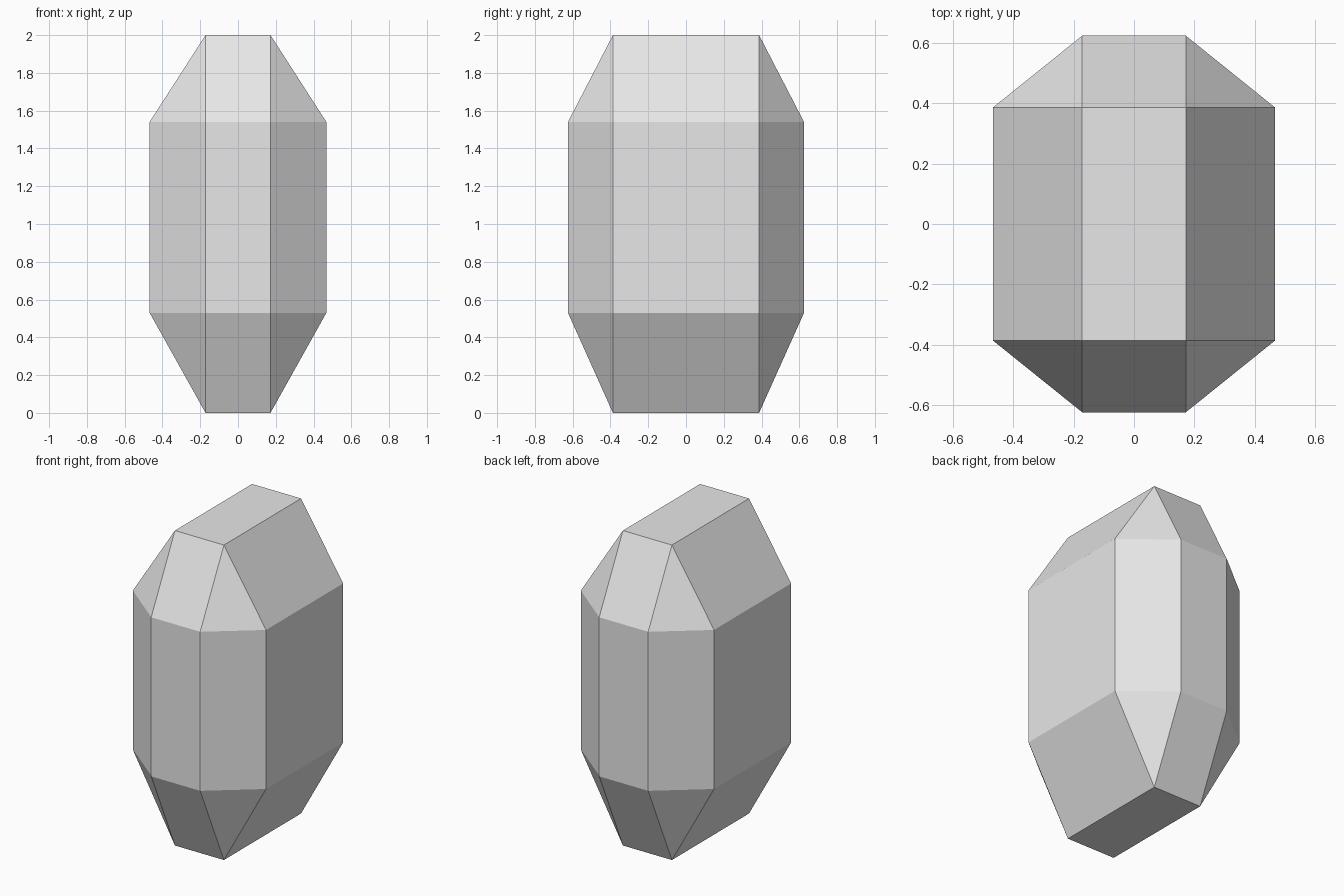
import bpy
import bmesh

cube = bpy.data.objects.get("Cube")
if cube:
    bpy.data.objects.remove(cube, do_unlink=True)

# Plain grey stone
grey = bpy.data.materials.new("light_grey")
grey.use_nodes = True
color = (0.8, 0.8, 0.8, 1)
grey.diffuse_color = color
grey.node_tree.nodes["Principled BSDF"].inputs["Base Color"].default_value = color

# Cap rectangle half sizes, body half sizes, and height levels
cap_x, cap_y = 0.172, 0.387
body_x, body_y = 0.468, 0.625
base, shoulder_low, shoulder_high, top = 0, 0.53, 1.54, 2

# Corner points: a rectangle at each end, an octagon at each shoulder
bm = bmesh.new()
for sx in (-1, 1):
    for sy in (-1, 1):
        for z in (base, top):
            bm.verts.new((sx * cap_x, sy * cap_y, z))
        for z in (shoulder_low, shoulder_high):
            bm.verts.new((sx * body_x, sy * cap_y, z))
            bm.verts.new((sx * cap_x, sy * body_y, z))

# Wrap the points into a faceted solid and merge coplanar triangles
bmesh.ops.convex_hull(bm, input=bm.verts[:])
bmesh.ops.dissolve_limit(bm, angle_limit=0.02, verts=bm.verts[:], edges=bm.edges[:])
bmesh.ops.recalc_face_normals(bm, faces=bm.faces[:])

mesh = bpy.data.meshes.new("faceted_crystal")
bm.to_mesh(mesh)
bm.free()
mesh.materials.append(grey)
crystal = bpy.data.objects.new("faceted_crystal", mesh)
bpy.context.collection.objects.link(crystal)
